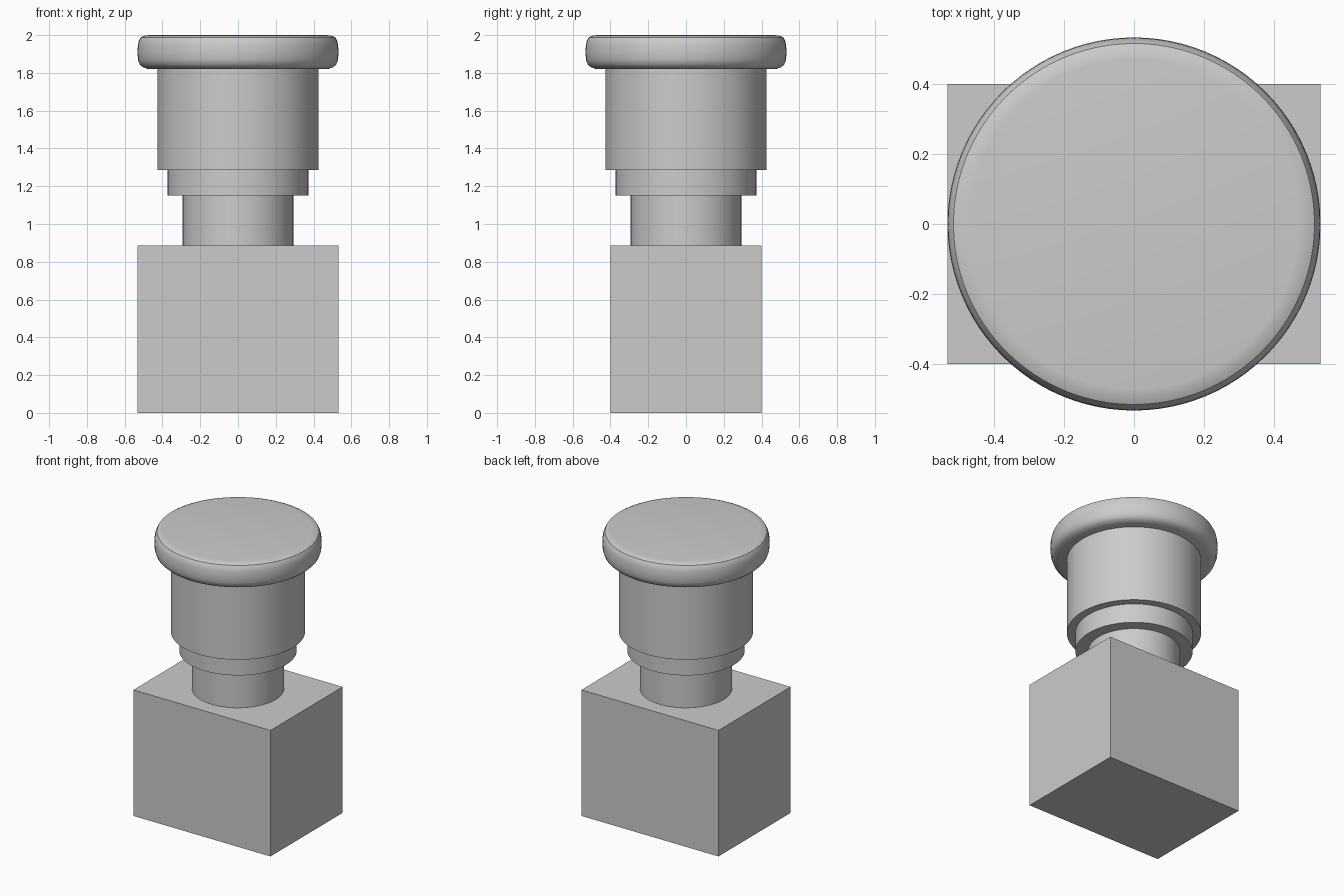
import bpy, bmesh, math

cube = bpy.data.objects.get("Cube")
if cube:
    bpy.data.objects.remove(cube, do_unlink=True)

grey = bpy.data.materials.new("plain_grey")
grey.use_nodes = True
GREY = (0.6, 0.6, 0.6, 1.0)
grey.diffuse_color = GREY
grey.node_tree.nodes["Principled BSDF"].inputs["Base Color"].default_value = GREY


def finish(bm, name):
    bmesh.ops.recalc_face_normals(bm, faces=bm.faces)
    mesh = bpy.data.meshes.new(name)
    bm.to_mesh(mesh)
    bm.free()
    mesh.materials.append(grey)
    obj = bpy.data.objects.new(name, mesh)
    bpy.context.collection.objects.link(obj)
    return obj


def lathe(name, profile, sides=96):
    """Revolve (radius, z) points about z and close both ends with flat discs."""
    bm = bmesh.new()
    rings = []
    for r, z in profile:
        rings.append([bm.verts.new((r * math.cos(2 * math.pi * i / sides),
                                    r * math.sin(2 * math.pi * i / sides), z))
                      for i in range(sides)])
    for a, b in zip(rings, rings[1:]):
        for i in range(sides):
            j = (i + 1) % sides
            bm.faces.new((a[i], a[j], b[j], b[i]))
    bm.faces.new(rings[0])
    bm.faces.new(rings[-1])
    obj = finish(bm, name)
    bpy.ops.object.select_all(action="DESELECT")
    obj.select_set(True)
    bpy.context.view_layer.objects.active = obj
    bpy.ops.object.shade_smooth_by_angle(angle=math.radians(30))
    return obj


# Rectangular base block
bm = bmesh.new()
bmesh.ops.create_cube(bm, size=1)
bmesh.ops.scale(bm, vec=(1.064, 0.8, 0.885), verts=bm.verts)
bmesh.ops.translate(bm, vec=(0, 0, 0.4425), verts=bm.verts)
finish(bm, "base_block")

# Stepped round stem
for name, r, z0, z1 in (("neck", 0.293, 0.885, 1.15),
                        ("collar", 0.373, 1.15, 1.285),
                        ("button_body", 0.427, 1.285, 1.82)):
    lathe(name, [(r, z0), (r, z1)])

# Wide push cap with rounded rim
lathe("button_cap", [(0.475, 1.82), (0.504, 1.83), (0.521, 1.846), (0.53, 1.872),
                     (0.532, 1.91), (0.53, 1.948), (0.525, 1.97), (0.515, 1.988),
                     (0.495, 1.997), (0.47, 2.0)])
